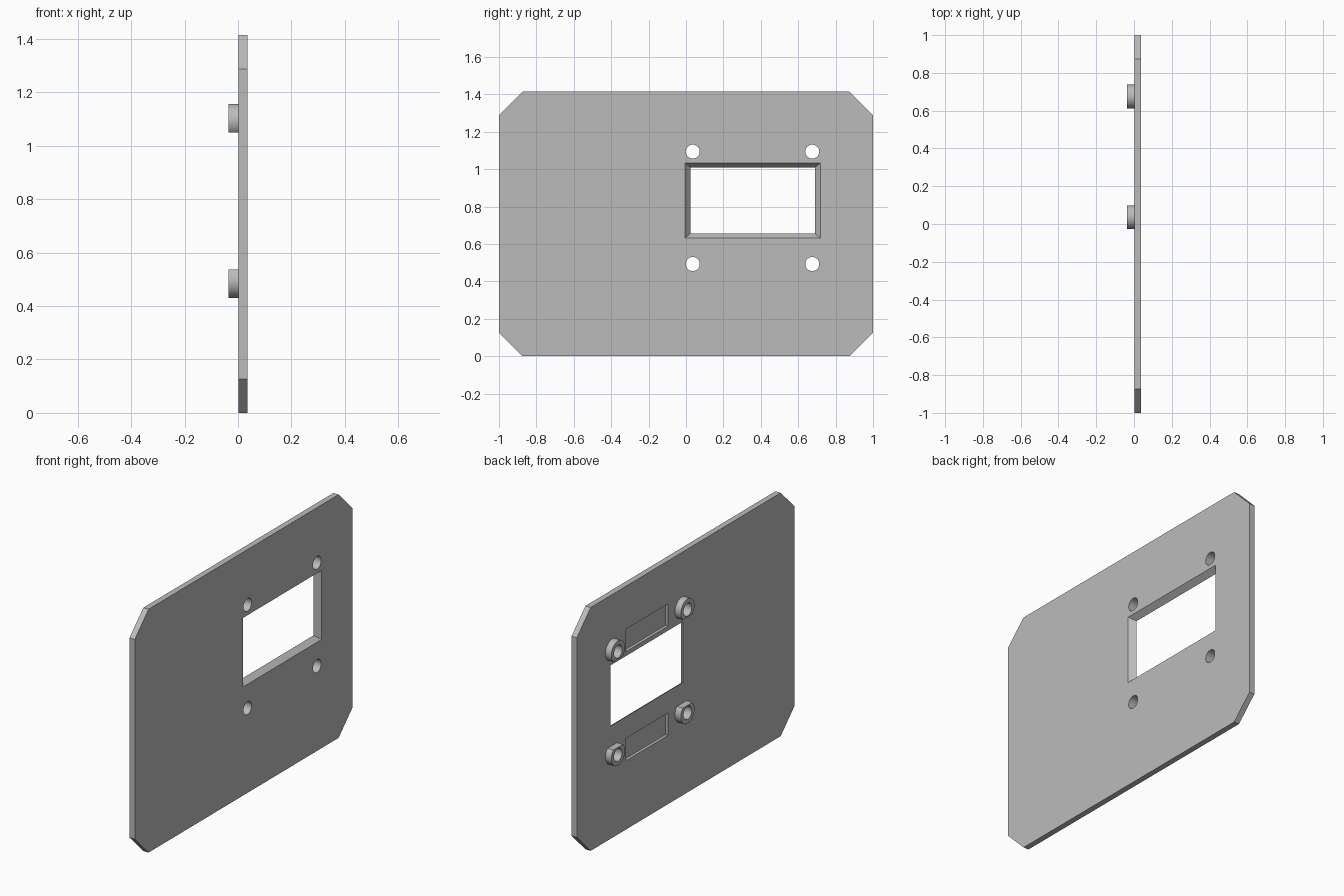
import bpy
import bmesh
from math import pi, sin, cos, acos

cube = bpy.data.objects.get("Cube")
if cube:
    bpy.data.objects.remove(cube, do_unlink=True)

# Main dimensions
BACK, FRONT, BOSS_END = 0.002, 0.036, -0.036
HEIGHT, CORNER = 1.415, 0.127
HOLE_Y, HOLE_Z = (0.036, 0.675), (0.493, 1.094)
HOLE_R, BOSS_R, FLAT = 0.0375, 0.0625, 0.044

grey = bpy.data.materials.new("light grey")
grey.use_nodes = True
grey.diffuse_color = (0.5, 0.5, 0.5, 1)
grey.node_tree.nodes["Principled BSDF"].inputs["Base Color"].default_value = (0.5, 0.5, 0.5, 1)


def prism(name, start, end, x0, x1):
    """Loft between two matching y-z outlines at x0 and x1."""
    bm = bmesh.new()
    a = [bm.verts.new((x0, y, z)) for y, z in start]
    b = [bm.verts.new((x1, y, z)) for y, z in end]
    bm.faces.new(a)
    bm.faces.new(b)
    for i in range(len(a)):
        j = (i + 1) % len(a)
        bm.faces.new((a[i], a[j], b[j], b[i]))
    bmesh.ops.recalc_face_normals(bm, faces=bm.faces)
    mesh = bpy.data.meshes.new(name)
    bm.to_mesh(mesh)
    bm.free()
    mesh.materials.append(grey)
    obj = bpy.data.objects.new(name, mesh)
    bpy.context.collection.objects.link(obj)
    return obj


def rect(y0, y1, z0, z1):
    return [(y0, z0), (y1, z0), (y1, z1), (y0, z1)]


def arc(y, z, r, start, end, steps):
    return [(y + r * cos(start + (end - start) * i / steps),
             z + r * sin(start + (end - start) * i / steps)) for i in range(steps + 1)]


def cut(obj, cutters):
    """Subtract the cutters, bake the result and delete them."""
    for c in cutters:
        c.hide_render = True
        mod = obj.modifiers.new("cut", "BOOLEAN")
        mod.operation, mod.solver, mod.object = "DIFFERENCE", "EXACT", c
    graph = bpy.context.evaluated_depsgraph_get()
    baked = bpy.data.meshes.new_from_object(obj.evaluated_get(graph))
    obj.modifiers.clear()
    obj.data = baked
    for c in cutters:
        bpy.data.objects.remove(c, do_unlink=True)


def hole_cutter(y, z):
    ring = arc(y, z, HOLE_R, 0, 2 * pi, 40)[:-1]
    return prism("hole_cutter", ring, ring, -0.1, 0.1)


# Plate with clipped corners
c = 1 - CORNER
outline = [(-c, 0), (c, 0), (1, CORNER), (1, HEIGHT - CORNER),
           (c, HEIGHT), (-c, HEIGHT), (-1, HEIGHT - CORNER), (-1, CORNER)]
plate = prism("plate", outline, outline, BACK, FRONT)

# Tapered window; the cutter is extended past both faces along its slope
t = FRONT - BACK
dy, dz = 0.029, 0.0245
cutters = [prism("window_cutter",
                 rect(0.024 + dy, 0.689 - dy, 0.656 + dz, 1.009 - dz),
                 rect(-0.005 - dy, 0.718 + dy, 0.632 - dz, 1.033 + dz),
                 BACK - t, FRONT + t)]

# Shallow recesses on the back, above and below the window
for z0, z1 in ((0.40, 0.53), (1.035, 1.165)):
    r = rect(0.163, 0.547, z0, z1)
    cutters.append(prism("recess_cutter", r, r, -0.1, BACK + 0.017))

cutters += [hole_cutter(y, z) for y in HOLE_Y for z in HOLE_Z]
cut(plate, cutters)
parts = [plate]

# Round bosses, each with a flat facing the window
half = acos(FLAT / BOSS_R)
for z, level, facing in zip(HOLE_Z, ("lower", "upper"), (pi / 2, -pi / 2)):
    for y, side in zip(HOLE_Y, ("inner", "outer")):
        shape = arc(y, z, BOSS_R, facing + half, facing + 2 * pi - half, 40)
        boss = prism(f"{level}_{side}_boss", shape, shape, BOSS_END, BACK)
        cut(boss, [hole_cutter(y, z)])
        parts.append(boss)

# Smooth the round walls, keep edges sharp
bpy.ops.object.select_all(action="DESELECT")
for p in parts:
    p.select_set(True)
bpy.context.view_layer.objects.active = plate
bpy.ops.object.shade_smooth_by_angle(angle=pi / 7)
